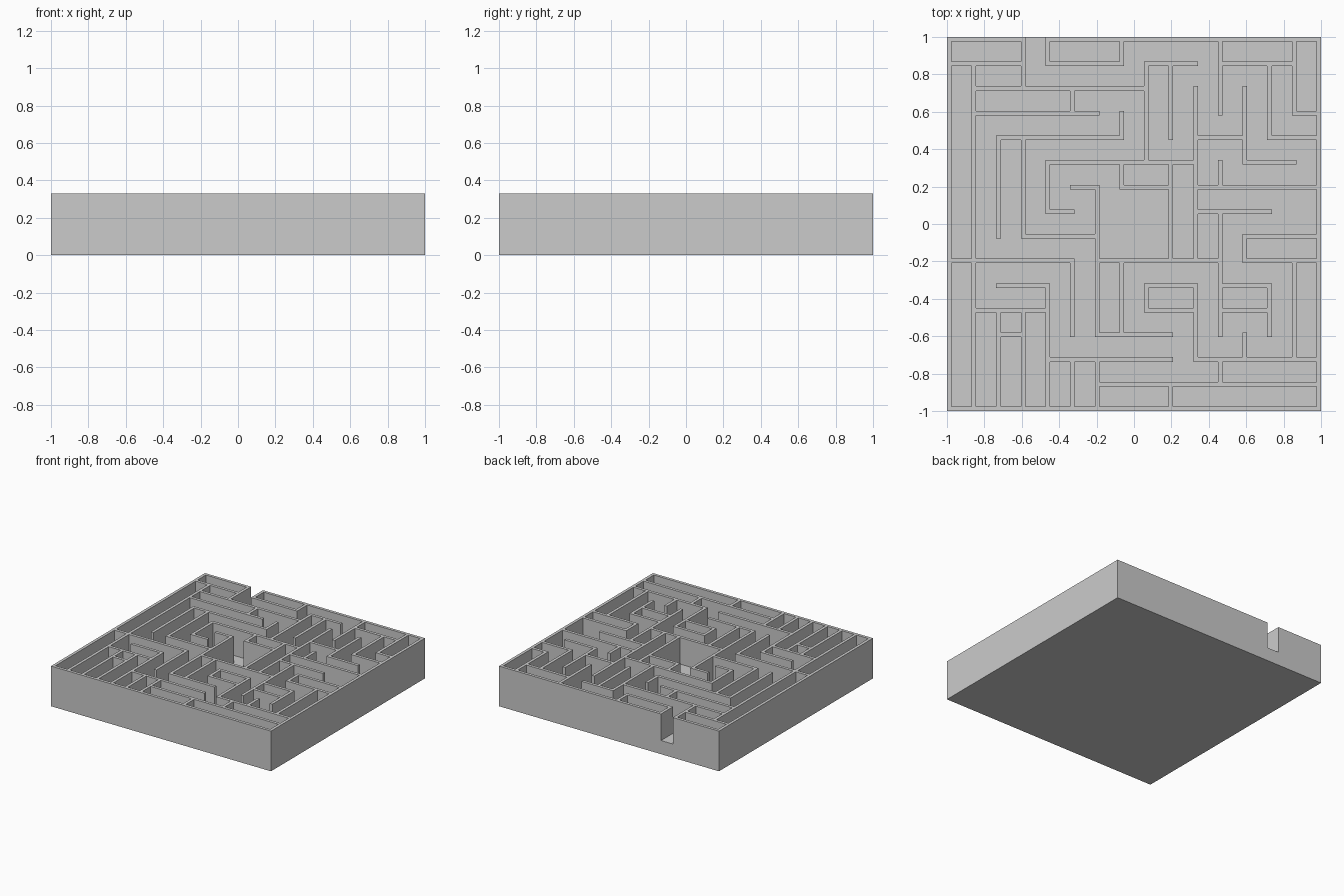
import bpy, bmesh

if "Cube" in bpy.data.objects:
    bpy.data.objects.remove(bpy.data.objects["Cube"])

N = 15            # cells per side
T = 0.0245        # wall thickness
P = (2 - T) / N   # cell pitch
FLOOR, TOP = 0.112, 0.33

# Floor plan: walls running along x, one row per grid line from back to front
ROWS = """
###.###########
###.###.##.###.
.#######.......
.#####........#
..#####...##.##
....######..##.
.....#.##.#####
....#.....###..
...###......###
#####.#####.###
..##....##.##..
.###....##.##..
..#...###......
....#####.#####
......#########
###############
""".split()

# Walls running along y, one row per grid line from left to right, read back to front
COLS = """
###############
.##############
....####...####
##..####...####
#....##...#####
..#......###.##
......######.##
#..#.#...###...
.####.....#....
.###.####.....#
..#######.###..
###..#.#####.#.
..###...#...#..
.###......##...
###......####..
###############
""".split()

# Mark wall tiles on a lattice of alternating wall bands and cell bands
walls = set()
for line in range(N + 1):
    for k in range(N):
        if ROWS[line][k] == "#":
            walls |= {(2 * k + d, 2 * line) for d in range(3)}
        if COLS[line][k] == "#":
            walls |= {(2 * line, 2 * k + d) for d in range(3)}

M = 2 * N + 1
edge = [-1 + (i // 2) * P + (i % 2) * T for i in range(M + 1)]

# Flat tile lattice at floor level
bm = bmesh.new()
verts = [[bm.verts.new((x, -y, FLOOR)) for y in edge] for x in edge]
raised = []
for i in range(M):
    for j in range(M):
        f = bm.faces.new((verts[i][j], verts[i][j + 1],
                          verts[i + 1][j + 1], verts[i + 1][j]))
        if (i, j) in walls:
            raised.append(f)
rim = [e for e in bm.edges if e.is_boundary]

# Slab sides and underside
res = bmesh.ops.extrude_edge_only(bm, edges=rim)["geom"]
for v in res:
    if isinstance(v, bmesh.types.BMVert):
        v.co.z = 0
bmesh.ops.contextual_create(
    bm, geom=[e for e in res if isinstance(e, bmesh.types.BMEdge) and e.is_boundary])

# Raise the walls
res = bmesh.ops.extrude_face_region(bm, geom=raised)["geom"]
for v in res:
    if isinstance(v, bmesh.types.BMVert):
        v.co.z = TOP
bmesh.ops.delete(bm, geom=[f for f in raised if f.is_valid], context="FACES_ONLY")
bmesh.ops.recalc_face_normals(bm, faces=bm.faces)

mesh = bpy.data.meshes.new("maze")
bm.to_mesh(mesh)
bm.free()
bpy.context.collection.objects.link(bpy.data.objects.new("maze", mesh))
